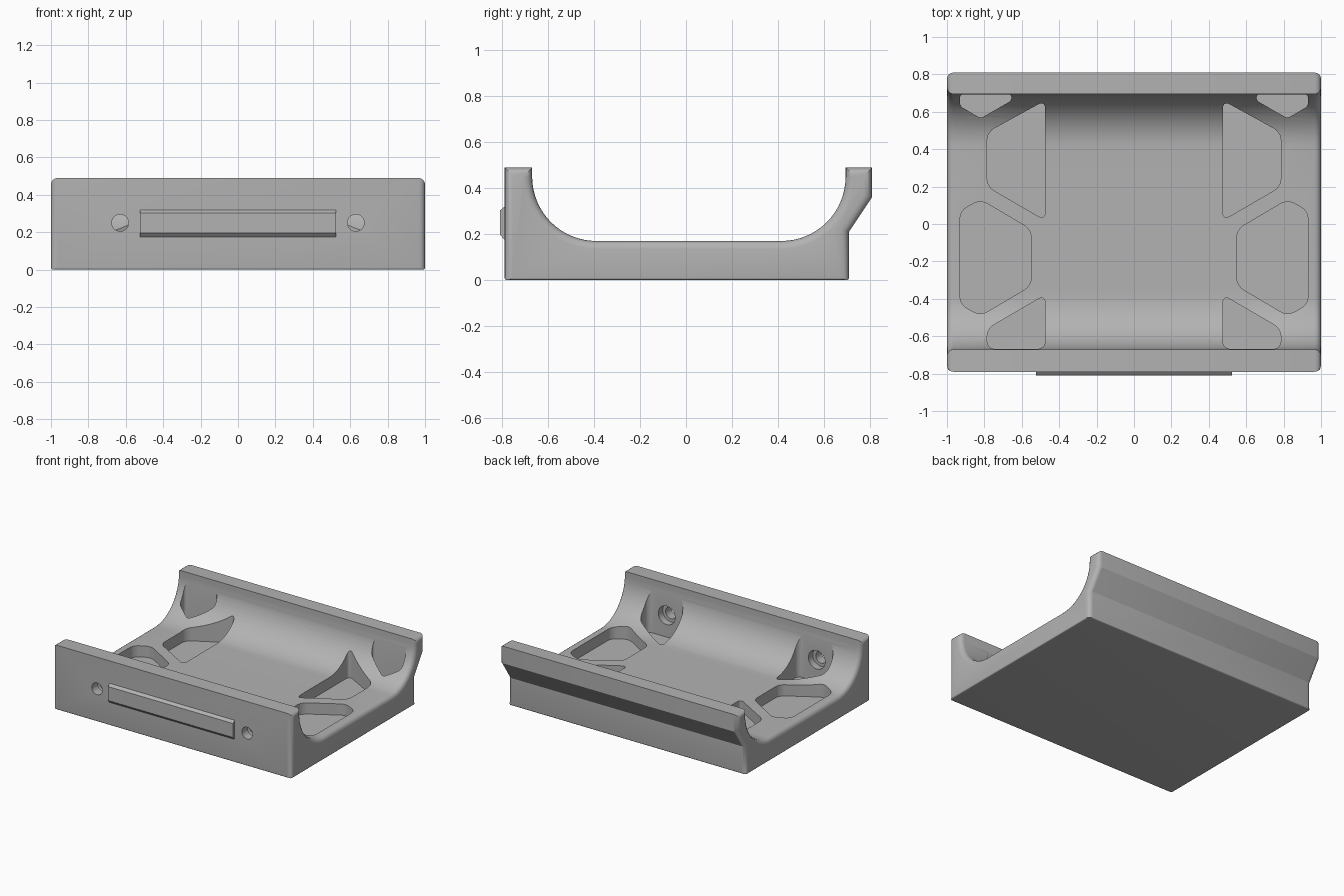
import bpy, bmesh, math
from mathutils import Matrix

cube = bpy.data.objects.get("Cube")
if cube:
    bpy.data.objects.remove(cube, do_unlink=True)

GREY = (0.45, 0.45, 0.45, 1)
plastic = bpy.data.materials.new("grey plastic")
plastic.use_nodes = True
plastic.diffuse_color = GREY
plastic.node_tree.nodes["Principled BSDF"].inputs["Base Color"].default_value = GREY


def make_object(name, bm):
    bmesh.ops.recalc_face_normals(bm, faces=bm.faces[:])
    mesh = bpy.data.meshes.new(name)
    bm.to_mesh(mesh)
    bm.free()
    mesh.materials.append(plastic)
    obj = bpy.data.objects.new(name, mesh)
    bpy.context.collection.objects.link(obj)
    return obj


def side_extrusion(profile, half):
    """Extrude a (y, z) profile along x."""
    bm = bmesh.new()
    face = bm.faces.new([bm.verts.new((-half, y, z)) for y, z in profile])
    ext = bmesh.ops.extrude_face_region(bm, geom=[face])["geom"]
    moved = [v for v in ext if isinstance(v, bmesh.types.BMVert)]
    bmesh.ops.translate(bm, verts=moved, vec=(2 * half, 0, 0))
    return bm


def rounded_prism(outline, z0, z1, radius):
    """Vertical prism with rounded upright edges."""
    bm = bmesh.new()
    face = bm.faces.new([bm.verts.new((x, y, z0)) for x, y in outline])
    ext = bmesh.ops.extrude_face_region(bm, geom=[face])["geom"]
    moved = [v for v in ext if isinstance(v, bmesh.types.BMVert)]
    bmesh.ops.translate(bm, verts=moved, vec=(0, 0, z1 - z0))
    upright = [e for e in bm.edges if abs(e.verts[0].co.z - e.verts[1].co.z) > 0.01]
    bmesh.ops.bevel(bm, geom=upright, offset=radius, segments=5, profile=0.5,
                    affect='EDGES', clamp_overlap=True)
    return bm


def cylinder_y(x, z, radius, y0, y1):
    bm = bmesh.new()
    place = Matrix.Translation((x, (y0 + y1) / 2, z)) @ Matrix.Rotation(math.pi / 2, 4, 'X')
    bmesh.ops.create_cone(bm, cap_ends=True, segments=32, radius1=radius,
                          radius2=radius, depth=y1 - y0, matrix=place)
    return bm


def apply_modifiers(obj):
    bpy.ops.object.select_all(action='DESELECT')
    bpy.context.view_layer.objects.active = obj
    obj.select_set(True)
    for mod in list(obj.modifiers):
        bpy.ops.object.modifier_apply(modifier=mod.name)


# Cradle body: curved trough with two walls and an overhanging rear lip
R, FLOOR, STEPS = 0.28, 0.17, 16
FRONT_IN, BACK_IN, TOP = -0.67, 0.695, 0.49
arc = [i * math.pi / 2 / STEPS for i in range(STEPS + 1)]
front_arc = [(FRONT_IN + R - R * math.cos(a), FLOOR + R - R * math.sin(a)) for a in arc]
back_arc = [(BACK_IN - R + R * math.sin(a), FLOOR + R - R * math.cos(a)) for a in arc]
profile = ([(-0.79, 0), (-0.79, TOP), (FRONT_IN, TOP)] + front_arc + back_arc
           + [(BACK_IN, TOP), (0.81, TOP), (0.81, 0.36), (0.71, 0.21), (0.71, 0)])
bm = side_extrusion(profile, 1)

# Rounded end edges, small chamfer around the base
weight = bm.edges.layers.float.new("bevel_weight_edge")
for e in bm.edges:
    a, b = (v.co for v in e.verts)
    if max(a.z, b.z) < 0.001:
        e[weight] = 0.3
    elif abs(a.x - b.x) < 0.001:
        e[weight] = 1
body = make_object("cradle_body", bm)
bevel = body.modifiers.new("edge_rounding", 'BEVEL')
bevel.limit_method = 'WEIGHT'
bevel.width = 0.035
bevel.segments = 4
apply_modifiers(body)

# Lightening pockets and screw holes, mirrored on both sides
POCKET_FLOOR = 0.085
pockets = [
    [(0.475, 0.66), (0.475, 0.02), (0.785, 0.20), (0.785, 0.49)],
    [(0.55, -0.03), (0.55, -0.33), (0.82, -0.49), (0.93, -0.43), (0.93, 0.07), (0.82, 0.13)],
    [(0.475, -0.38), (0.475, -0.668), (0.785, -0.668), (0.785, -0.56)],
    [(0.93, 0.693), (0.93, 0.63), (0.82, 0.565), (0.655, 0.66), (0.655, 0.693)],
]
cutters = []
for s in (-1, 1):
    for outline in pockets:
        radius = 0.018 if outline is pockets[3] else 0.04
        pts = [(s * x, y) for x, y in outline]
        cutters.append(rounded_prism(pts, POCKET_FLOOR, 0.7, radius))
    cutters.append(cylinder_y(s * 0.63, 0.25, 0.045, -0.9, -0.6))
    cutters.append(cylinder_y(s * 0.63, 0.25, 0.07, -0.72, -0.6))
for bm in cutters:
    cutter = make_object("cutter", bm)
    cutter.hide_render = True
    cut = body.modifiers.new("cut", 'BOOLEAN')
    cut.operation = 'DIFFERENCE'
    cut.solver = 'EXACT'
    cut.object = cutter
    apply_modifiers(body)
    bpy.data.objects.remove(cutter, do_unlink=True)
apply_modifiers(body)
bpy.ops.object.shade_smooth_by_angle(angle=math.radians(28))

# Raised bar with sloped long edges on the front wall
bar = [(-0.78, 0.175), (-0.79, 0.175), (-0.81, 0.197), (-0.81, 0.303), (-0.79, 0.32), (-0.78, 0.32)]
make_object("front_bar", side_extrusion(bar, 0.525))
